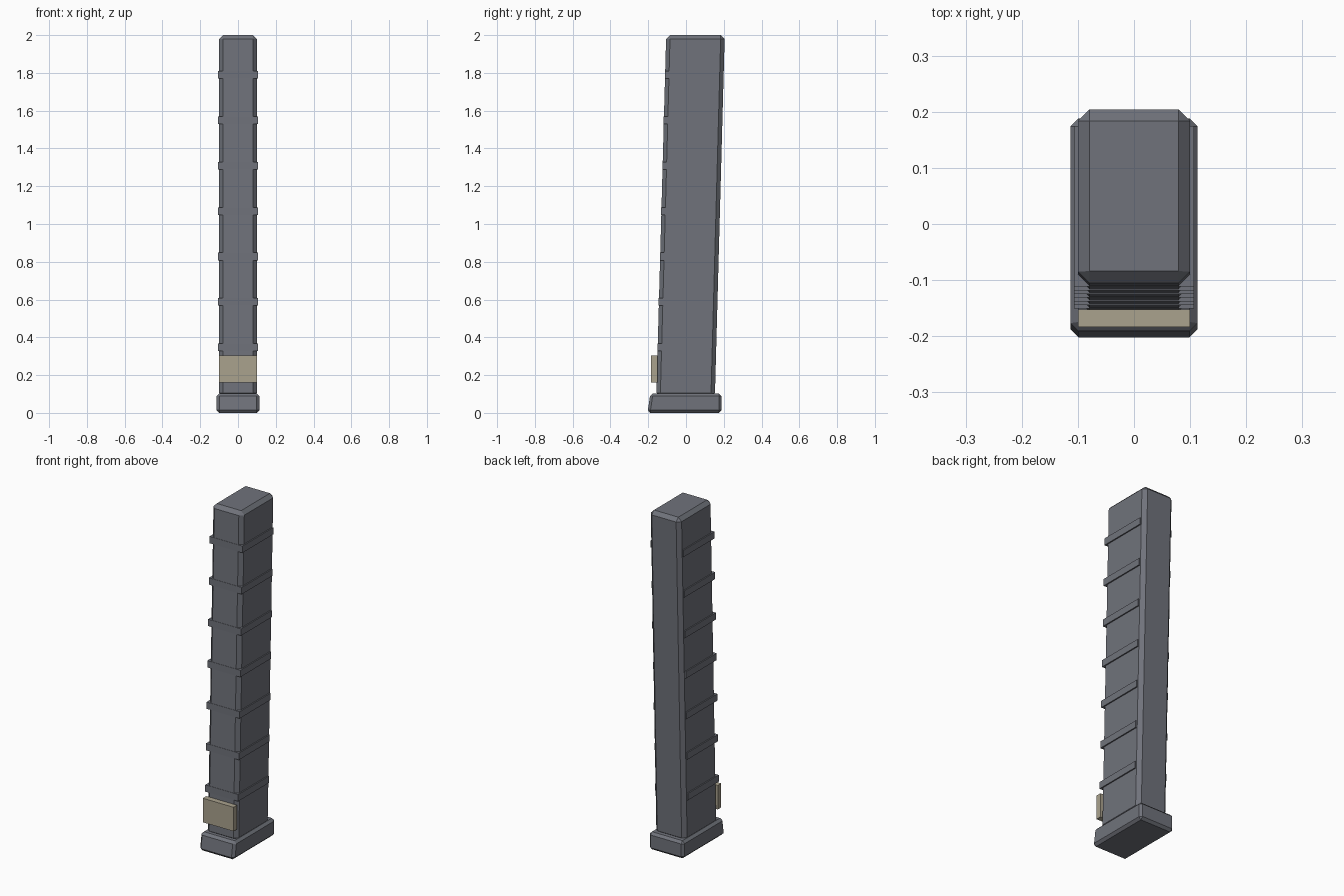
import bpy
import bmesh

if "Cube" in bpy.data.objects:
    bpy.data.objects.remove(bpy.data.objects["Cube"])


def material(name, color):
    m = bpy.data.materials.new(name)
    m.diffuse_color = (*color, 1.0)
    m.use_nodes = True
    m.node_tree.nodes["Principled BSDF"].inputs["Base Color"].default_value = m.diffuse_color
    return m


GREY = material("gunmetal grey", (0.162, 0.171, 0.198))
TAN = material("tan", (0.402, 0.361, 0.27))


def box(name, x, y, z, mat, bevel=0.0, move=None):
    """Box from (min, max) ranges, optionally chamfered, then slanted by move(co)."""
    bm = bmesh.new()
    bmesh.ops.create_cube(bm, size=1.0)
    for v in bm.verts:
        for i, (lo, hi) in enumerate((x, y, z)):
            v.co[i] = lo + (v.co[i] + 0.5) * (hi - lo)
    if bevel:
        bmesh.ops.bevel(bm, geom=bm.edges[:], offset=bevel, segments=1,
                        affect='EDGES', profile=0.5)
    if move:
        for v in bm.verts:
            move(v.co)
    bmesh.ops.recalc_face_normals(bm, faces=bm.faces[:])
    me = bpy.data.meshes.new(name)
    bm.to_mesh(me)
    bm.free()
    me.materials.append(mat)
    ob = bpy.data.objects.new(name, me)
    bpy.context.collection.objects.link(ob)
    return ob


def lean(z):
    """How far the leaning body sits forward at height z."""
    return (z - 2.0) * 0.0272


def lean_body(co):
    co.y += lean(co.z)


def slant_base(co):
    # only the front of the base slopes
    if co.y < 0:
        co.y += 0.15 * co.z


# Leaning main body with chamfered edges
box("body", (-0.1, 0.1), (-0.105, 0.205), (0.085, 2.0), GREY, 0.021, lean_body)

# Wrap-around ribs, flush with the front and proud of the sides
for i in range(7):
    zc = 0.347 + i * 0.2405
    front = -0.106 + lean(zc)
    box(f"rib_{i + 1}", (-0.107, 0.107), (front, front + 0.286),
        (zc - 0.02, zc + 0.02), GREY)

# Foot plate
box("base", (-0.113, 0.113), (-0.204, 0.188), (0.0, 0.103), GREY, 0.014, slant_base)

# Front label plate
box("front_plate", (-0.1, 0.1), (-0.184, -0.152), (0.162, 0.303), TAN)
